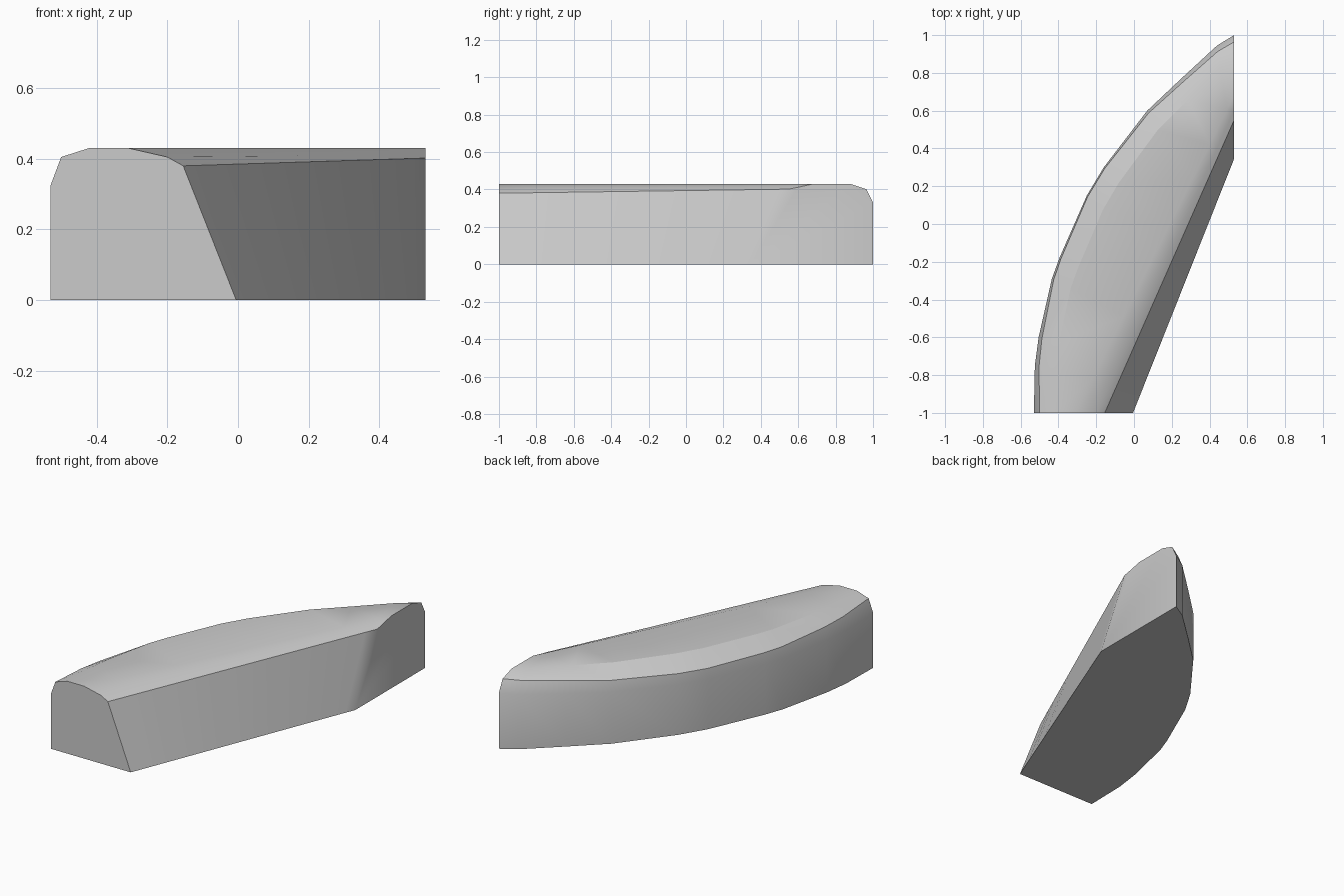
import bpy, bmesh, math
from mathutils import Vector

cube = bpy.data.objects.get("Cube")
if cube:
    bpy.data.objects.remove(cube, do_unlink=True)

grey = bpy.data.materials.new("plain_grey")
grey.use_nodes = True
colour = (0.6, 0.6, 0.6, 1)
grey.diffuse_color = colour
grey.node_tree.nodes["Principled BSDF"].inputs["Base Color"].default_value = colour

# Foot of the curved outer wall
outer = [(-0.53, -1), (-0.525, -0.75), (-0.505, -0.6), (-0.435, -0.29), (-0.395, -0.18),
         (-0.25, 0.15), (-0.16, 0.3), (0.07, 0.6), (0.25, 0.77), (0.44, 0.945), (0.53, 1)]

# Outer half of the end sections: (distance in from the outer wall, height)
front_outer = [(0, 0), (0, 0.325), (0.03, 0.405), (0.108, 0.43)]
side_outer = [(0, 0), (0, 0.33), (0.036, 0.402), (0.12, 0.43)]

# Inner half runs along straight lines from the front face to the side face
front_inner = [(-0.31, -1, 0.43), (-0.2, -1, 0.405), (-0.155, -1, 0.38), (-0.005, -1, 0)]
side_inner = [(0.53, 0.68, 0.43), (0.53, 0.6, 0.412), (0.53, 0.55, 0.402), (0.53, 0.345, 0)]

# Loft the section along the curve
points = [Vector(p) for p in outer]
lengths = [0]
for a, b in zip(points, points[1:]):
    lengths.append(lengths[-1] + (b - a).length)

bm = bmesh.new()
rings = []
for point, length in zip(points, lengths):
    t = length / lengths[-1]
    middle = math.sin(math.pi * t)
    foot = Vector(front_inner[-1]).lerp(Vector(side_inner[-1]), t).to_2d()
    inward = (foot - point).normalized()
    ring = []
    for i, (f, s) in enumerate(zip(front_outer, side_outer)):
        distance, z = Vector(f).lerp(Vector(s), t)
        if i == 2:  # the shoulder narrows and dips midway
            distance *= 1 - 0.8 * middle
            z -= 0.045 * middle
        elif i == 1:
            z -= 0.03 * middle
        ring.append(bm.verts.new((*(point + inward * distance), z)))
    for f, s in zip(front_inner, side_inner):
        ring.append(bm.verts.new(Vector(f).lerp(Vector(s), t)))
    rings.append(ring)

for a, b in zip(rings, rings[1:]):
    for i in range(len(a)):
        j = (i + 1) % len(a)
        bm.faces.new((a[i], a[j], b[j], b[i]))
bm.faces.new(rings[0])
bm.faces.new(rings[-1])
bmesh.ops.recalc_face_normals(bm, faces=bm.faces)

mesh = bpy.data.meshes.new("curved_block")
bm.to_mesh(mesh)
bm.free()
block = bpy.data.objects.new("curved_block", mesh)
bpy.context.collection.objects.link(block)
mesh.materials.append(grey)
bpy.context.view_layer.objects.active = block
block.select_set(True)
bpy.ops.object.shade_smooth_by_angle(angle=math.radians(30))
